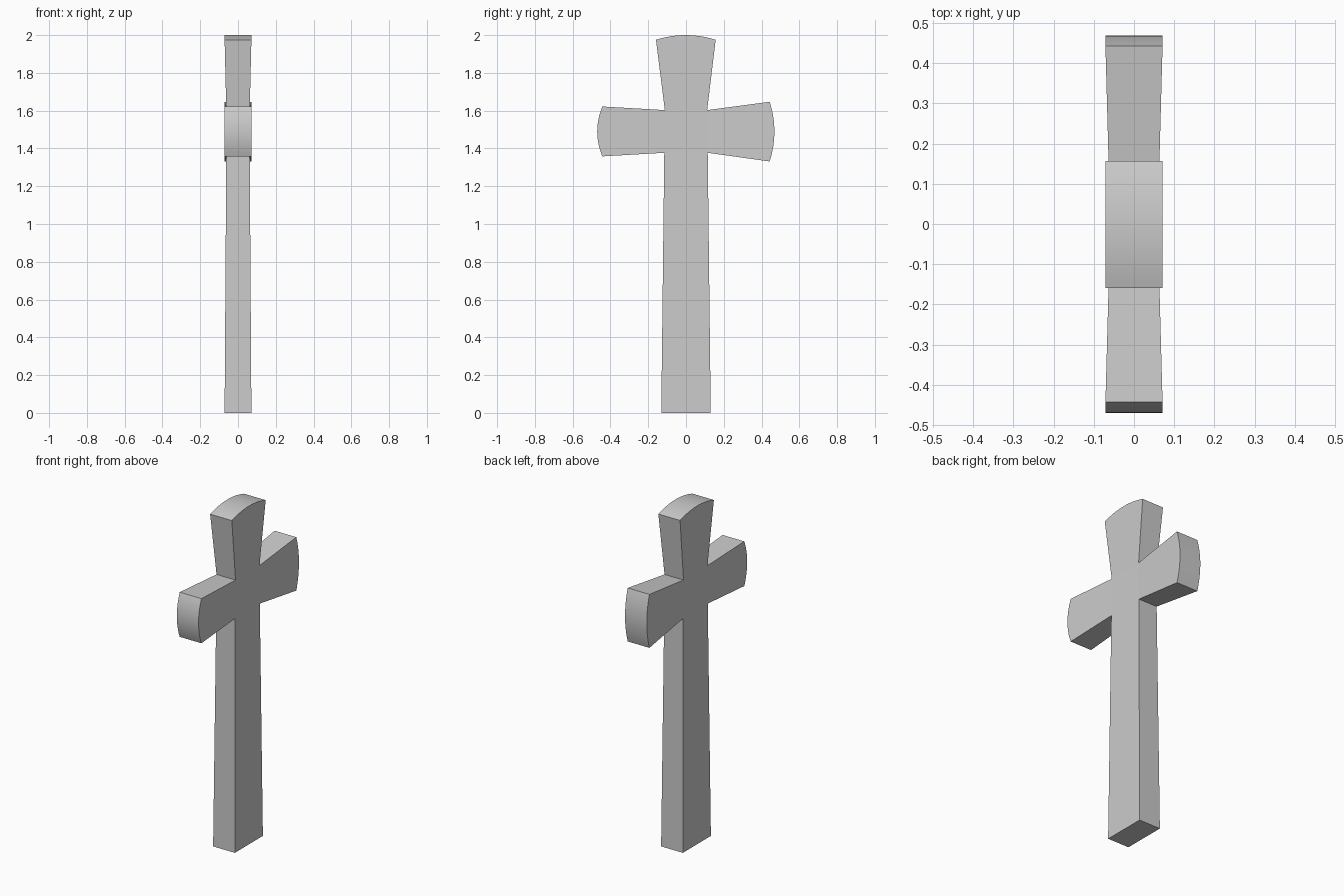
import bpy
import bmesh

if "Cube" in bpy.data.objects:
    bpy.data.objects.remove(bpy.data.objects["Cube"])

T_MID, T_END = 0.062, 0.071   # half thickness at the crossing and at the tips
SEG = 16                      # steps along each curved tip

bm = bmesh.new()


def pair(y, z, t):
    """Matching vertices on the two broad sides."""
    return bm.verts.new((t, y, z)), bm.verts.new((-t, y, z))


def arm(a, b, tip_a, tip_b, bulge):
    """Flaring arm from root corners a, b to a tip bowed outward by bulge (y, z)."""
    tip = []
    steps = SEG if any(bulge) else 1
    for i in range(steps + 1):
        u = i / steps
        k = 4 * u * (1 - u)
        y = tip_a[0] + (tip_b[0] - tip_a[0]) * u + bulge[0] * k
        z = tip_a[1] + (tip_b[1] - tip_a[1]) * u + bulge[1] * k
        tip.append(pair(y, z, T_END))
    c, d = tip[0], tip[-1]
    for s in (0, 1):
        bm.faces.new((a[s], b[s], d[s], c[s]))
        if steps > 1:
            bm.faces.new([p[s] for p in tip])
    bm.faces.new((a[0], a[1], c[1], c[0]))
    bm.faces.new((b[0], b[1], d[1], d[0]))
    for p, q in zip(tip, tip[1:]):
        f = bm.faces.new((p[0], p[1], q[1], q[0]))
        f.smooth = steps > 1


# Crossing
bl, br = pair(-0.115, 1.377, T_MID), pair(0.115, 1.377, T_MID)
tl, tr = pair(-0.112, 1.603, T_MID), pair(0.112, 1.603, T_MID)
for s in (0, 1):
    bm.faces.new((bl[s], br[s], tr[s], tl[s]))

# Shaft, head and the two side arms
arm(bl, br, (-0.131, 0.0), (0.131, 0.0), (0, 0))
arm(tl, tr, (-0.159, 1.975), (0.157, 1.975), (0, 0.025))
arm(bl, tl, (-0.443, 1.358), (-0.443, 1.622), (-0.027, 0))
arm(br, tr, (0.443, 1.331), (0.443, 1.647), (0.025, 0))

# Crisp edges everywhere except along the curved tips
bmesh.ops.recalc_face_normals(bm, faces=bm.faces[:])
for e in bm.edges:
    e.smooth = all(f.smooth for f in e.link_faces)

mesh = bpy.data.meshes.new("stone_cross")
bm.to_mesh(mesh)
bm.free()
obj = bpy.data.objects.new("stone_cross", mesh)
bpy.context.collection.objects.link(obj)
